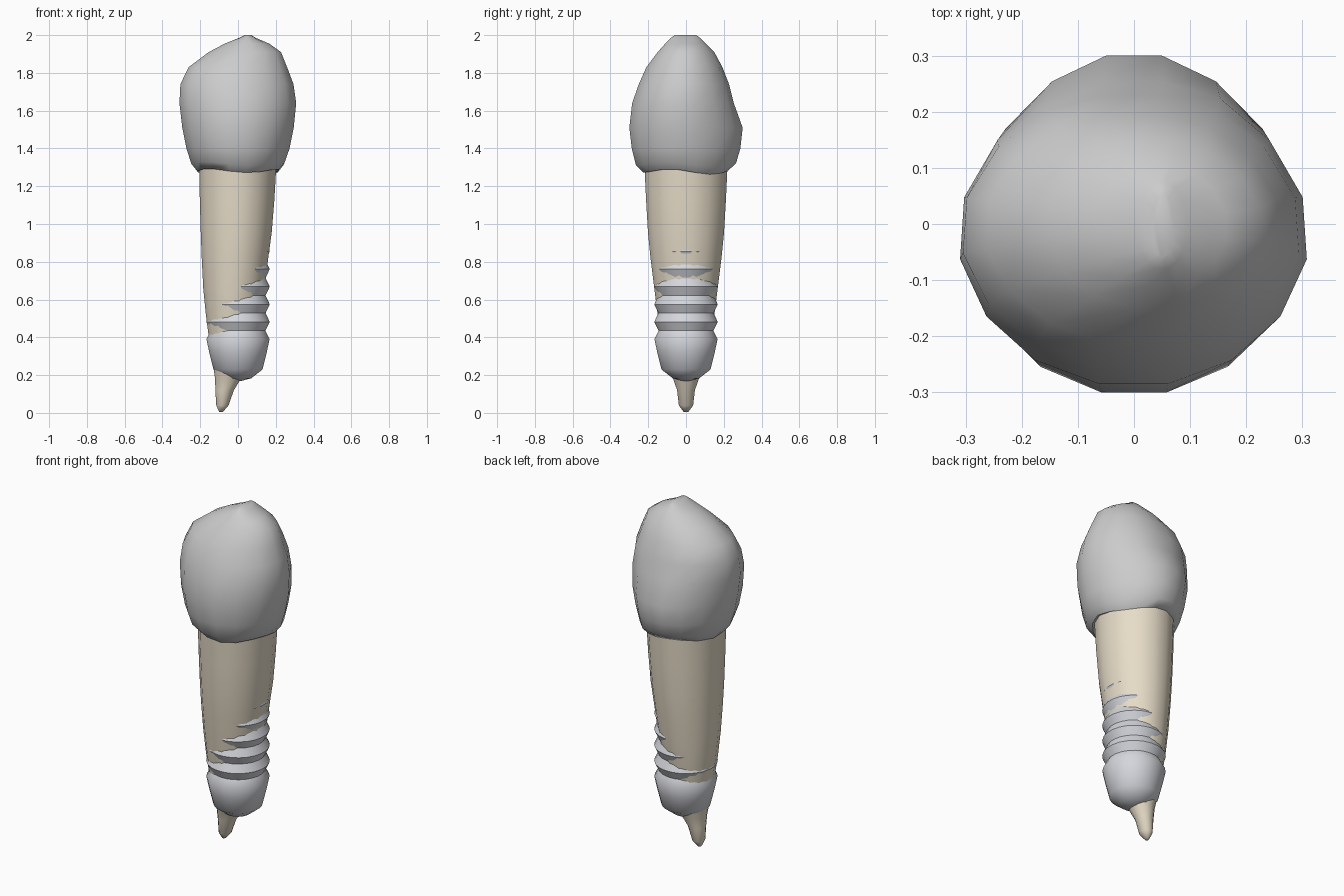
import bpy, bmesh, math


def loft(name, rings, n, color, angle, shape=None):
    """Skin a stack of elliptical rings (z, x0, x1, y0, y1) and close both ends."""
    bm = bmesh.new()
    stack = []
    for i, (z, x0, x1, y0, y1) in enumerate(rings):
        ring = []
        for k in range(n):
            a = 2 * math.pi * (k + 0.5) / n
            s = 1 / math.cos(math.pi / n)
            p = ((x0 + x1) / 2 + (x1 - x0) / 2 * s * math.cos(a),
                 (y0 + y1) / 2 + (y1 - y0) / 2 * s * math.sin(a), z)
            ring.append(bm.verts.new(shape(p, a, i) if shape else p))
        stack.append(ring)
    for lo, hi in zip(stack, stack[1:]):
        for k in range(n):
            j = (k + 1) % n
            bm.faces.new((lo[k], lo[j], hi[j], hi[k]))
    bm.faces.new(stack[0][::-1])
    bm.faces.new(stack[-1])
    bmesh.ops.recalc_face_normals(bm, faces=bm.faces)
    mesh = bpy.data.meshes.new(name)
    bm.to_mesh(mesh)
    bm.free()
    obj = bpy.data.objects.new(name, mesh)
    bpy.context.collection.objects.link(obj)
    mat = bpy.data.materials.new(name + "_colour")
    mat.diffuse_color = color
    mesh.materials.append(mat)
    bpy.ops.object.select_all(action='DESELECT')
    obj.select_set(True)
    bpy.context.view_layer.objects.active = obj
    bpy.ops.object.shade_smooth_by_angle(angle=math.radians(angle))
    return obj


# Crown: bulging cap with an off-centre cusp and a slightly wavy hem
crown_rings = [
    (1.30, -0.17, 0.17, -0.18, 0.18),
    (1.282, -0.215, 0.215, -0.225, 0.225),
    (1.32, -0.247, 0.247, -0.265, 0.265),
    (1.40, -0.273, 0.273, -0.287, 0.288),
    (1.51, -0.295, 0.295, -0.30, 0.30),
    (1.64, -0.31, 0.308, -0.285, 0.27),
    (1.74, -0.305, 0.294, -0.25, 0.245),
    (1.83, -0.262, 0.26, -0.21, 0.21),
    (1.91, -0.155, 0.228, -0.15, 0.15),
    (1.955, -0.07, 0.165, -0.11, 0.105),
    (1.985, 0.005, 0.095, -0.08, 0.075),
    (2.0, 0.035, 0.07, -0.06, 0.055),
]


def shape_crown(p, a, i):
    x, y, z = p
    x *= 1 - 0.5 * max(0, y)                    # narrower towards the back
    if i in (1, 2):                             # wavy hem
        z += 0.01 * math.sin(3 * a + 2.4) - 0.012 * max(0, math.cos(a - 0.4)) ** 6
    if 5 <= i <= 7 and y > 0:                   # shallow hollow on the back
        y -= 0.02 * max(0, math.sin(a)) ** 8
    return x, y, z


loft("crown", crown_rings, 16, (0.88, 0.88, 0.86, 1), 60, shape_crown)

# Root: tapers down and leans to the left, ending in a small hooked tip
root_rings = [
    (0.005, -0.10, -0.08, -0.012, 0.012),
    (0.04, -0.115, -0.05, -0.038, 0.038),
    (0.12, -0.12, -0.022, -0.047, 0.047),
    (0.18, -0.121, 0.015, -0.068, 0.068),
    (0.25, -0.132, 0.04, -0.09, 0.09),
    (0.38, -0.152, 0.08, -0.125, 0.125),
    (0.52, -0.17, 0.115, -0.15, 0.15),
    (0.66, -0.184, 0.14, -0.168, 0.168),
    (0.82, -0.192, 0.16, -0.188, 0.188),
    (0.95, -0.197, 0.178, -0.201, 0.201),
    (1.12, -0.202, 0.192, -0.211, 0.211),
    (1.31, -0.206, 0.203, -0.22, 0.22),
]
loft("root", root_rings, 16, (0.80, 0.72, 0.58, 1), 60)

# Implant screw: rounded end, smooth collar, then ring threads up into the crown
profile = [(0.17, 0.02), (0.183, 0.07), (0.23, 0.13), (0.32, 0.152),
           (0.39, 0.167), (0.435, 0.145)]
for t in range(8):
    crest = 0.482 + 0.093 * t
    profile += [(crest, 0.168), (crest + 0.046, 0.146)]
loft("implant_screw", [(z, -r, r, -r, r) for z, r in profile], 24,
     (0.66, 0.67, 0.71, 1), 40)
